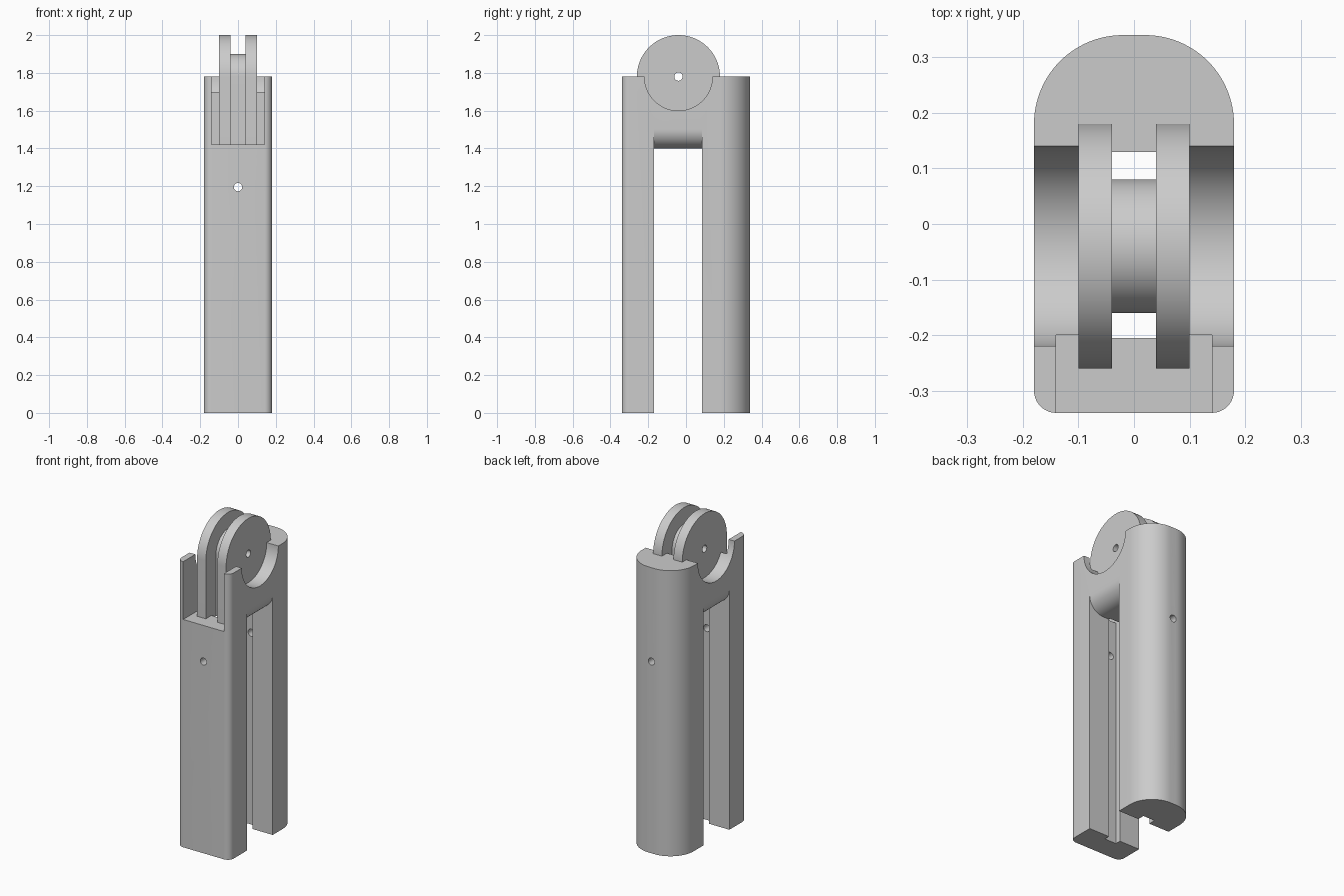
import bpy, bmesh
from math import sin, cos, radians

cube = bpy.data.objects.get("Cube")
if cube:
    bpy.data.objects.remove(cube)

grey = bpy.data.materials.new("light_grey")
grey.use_nodes = True
grey.diffuse_color = (0.6, 0.6, 0.6, 1)
grey.node_tree.nodes["Principled BSDF"].inputs["Base Color"].default_value = (0.6, 0.6, 0.6, 1)

AXLE_Y, AXLE_Z = -0.04, 1.78


def arc(cx, cy, r, start, end, steps=16):
    angles = [radians(start + (end - start) * i / steps) for i in range(steps + 1)]
    return [(cx + r * cos(a), cy + r * sin(a)) for a in angles]


def circle(cx, cy, r, steps):
    return arc(cx, cy, r, 0, 360, steps)[:-1]


def prism(name, points, axis, low, high):
    """Extrude a closed 2D profile along the given axis."""
    place = {"x": lambda a, b, d: (d, a, b),
             "y": lambda a, b, d: (a, d, b),
             "z": lambda a, b, d: (a, b, d)}[axis]
    bm = bmesh.new()
    face = bm.faces.new([bm.verts.new(place(a, b, low)) for a, b in points])
    out = bmesh.ops.extrude_face_region(bm, geom=[face])
    offset = [c - d for c, d in zip(place(0, 0, high), place(0, 0, low))]
    bmesh.ops.translate(bm, vec=offset,
                        verts=[g for g in out["geom"] if isinstance(g, bmesh.types.BMVert)])
    bmesh.ops.recalc_face_normals(bm, faces=bm.faces)
    mesh = bpy.data.meshes.new(name)
    bm.to_mesh(mesh)
    bm.free()
    mesh.materials.append(grey)
    obj = bpy.data.objects.new(name, mesh)
    bpy.context.collection.objects.link(obj)
    return obj


def combine(target, tool, operation="DIFFERENCE"):
    """Apply a boolean and discard the tool."""
    tool.hide_render = True
    mod = target.modifiers.new(tool.name, "BOOLEAN")
    mod.object, mod.operation, mod.solver = tool, operation, "EXACT"
    bpy.context.view_layer.objects.active = target
    bpy.ops.object.modifier_apply(modifier=mod.name)
    bpy.data.objects.remove(tool)


def rect(a0, a1, b0, b1):
    return [(a0, b0), (a1, b0), (a1, b1), (a0, b1)]


# Housing: small front corners, large rounded back
plan = (arc(-0.14, -0.30, 0.04, 180, 270, 10) + arc(0.14, -0.30, 0.04, 270, 360, 10)
        + arc(0.02, 0.18, 0.16, 0, 90, 24) + arc(-0.02, 0.18, 0.16, 90, 180, 24))
body = prism("pulley_housing", plan, "z", 0, AXLE_Z)

# Open pocket in the front of the head
combine(body, prism("front_pocket", rect(-0.14, 0.14, 1.42, 2.2), "y", -0.5, -0.20))

# Round-topped wheel block
wheel = arc(AXLE_Y, AXLE_Z, 0.22, 0, 180, 48) + [(-0.26, 1.41), (0.18, 1.41)]
combine(body, prism("wheel_block", wheel, "x", -0.10, 0.10), "UNION")

# Rope groove around the hub, continuing down both legs
groove = (arc(AXLE_Y, AXLE_Z, 0.12, 0, 180, 40)
          + [(-0.16, -0.1), (-0.205, -0.1), (-0.205, 1.42), (-0.4, 1.42), (-0.4, 2.3),
             (0.4, 2.3), (0.4, AXLE_Z), (0.13, AXLE_Z), (0.13, -0.1), (0.08, -0.1)])
combine(body, prism("rope_groove", groove, "x", -0.04, 0.04))

# Round cradles beside the wheel
for low, high in ((0.10, 0.3), (-0.3, -0.10)):
    combine(body, prism("side_cradle", circle(AXLE_Y, AXLE_Z, 0.18, 96), "x", low, high))

# Gap between the legs, with rounded upper edges
gap = ([(-0.3, -0.1), (0.3, -0.1), (0.3, 1.5)] + arc(0.08, 1.5, 0.10, 0, -90)
       + arc(-0.08, 1.5, 0.10, -90, -180) + [(-0.3, 1.5)])
combine(body, prism("leg_gap", gap, "y", -0.17, 0.085))

# Axle hole and cross pin hole
combine(body, prism("axle_hole", circle(AXLE_Y, AXLE_Z, 0.022, 24), "x", -0.4, 0.4))
combine(body, prism("pin_hole", circle(0, 1.195, 0.022, 24), "y", -0.5, 0.5))

bpy.ops.object.select_all(action="DESELECT")
body.select_set(True)
bpy.context.view_layer.objects.active = body
bpy.ops.object.shade_smooth_by_angle(angle=radians(30))
